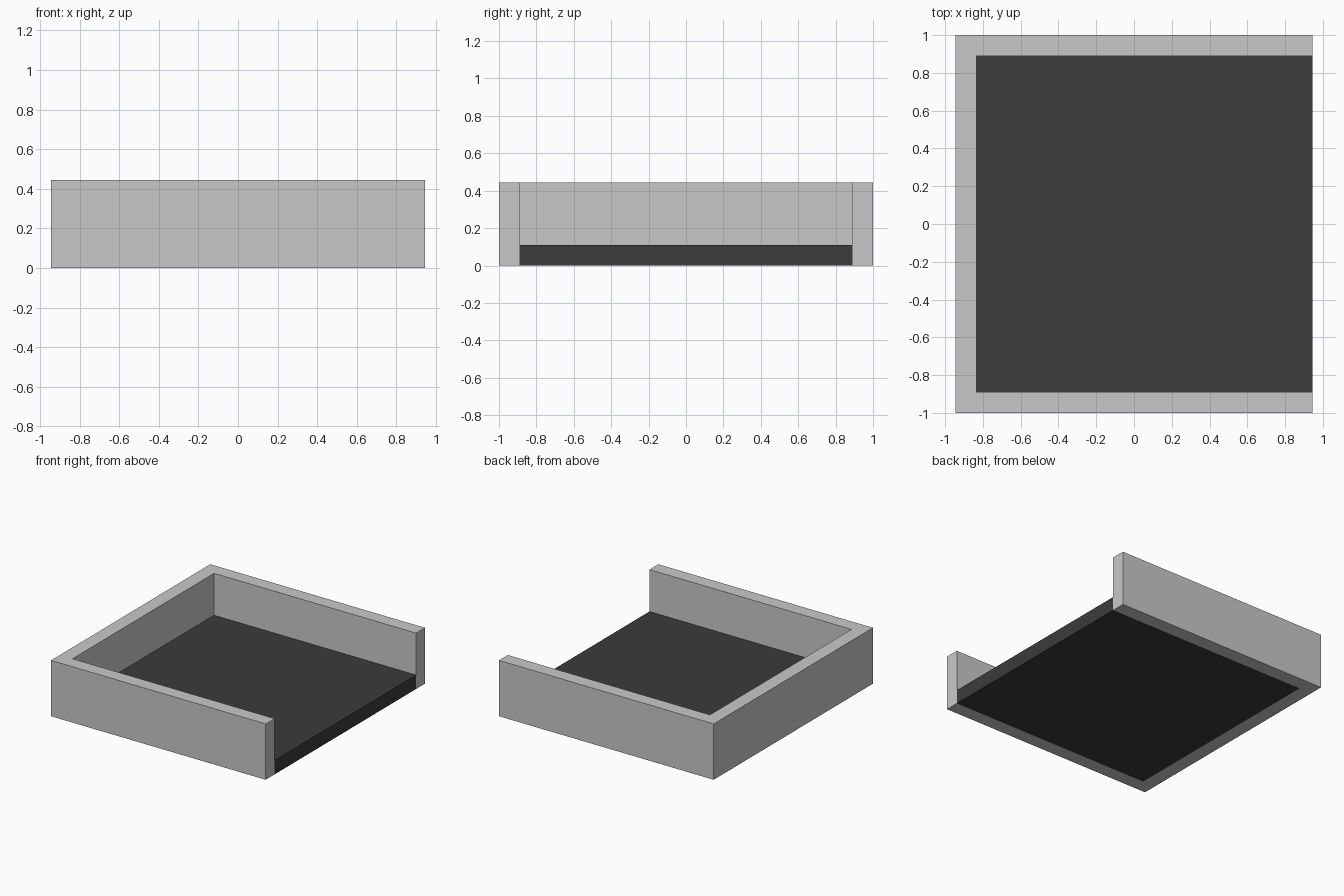
import bpy
import bmesh

if "Cube" in bpy.data.objects:
    bpy.data.objects.remove(bpy.data.objects["Cube"])

HX, HY, H = 0.944, 1.0, 0.444   # half width, half depth, wall height
T = 0.111                       # wall and floor thickness


def material(name, value):
    mat = bpy.data.materials.new(name)
    mat.diffuse_color = (value, value, value, 1.0)
    mat.use_nodes = True
    mat.node_tree.nodes["Principled BSDF"].inputs["Base Color"].default_value = mat.diffuse_color
    return mat


def extruded(name, outline, height, mat):
    """Solid made by raising a flat outline from z = 0."""
    bm = bmesh.new()
    face = bm.faces.new([bm.verts.new((x, y, 0)) for x, y in outline])
    result = bmesh.ops.extrude_face_region(bm, geom=[face], use_keep_orig=True)
    top = [v for v in result["geom"] if isinstance(v, bmesh.types.BMVert)]
    bmesh.ops.translate(bm, verts=top, vec=(0, 0, height))
    bmesh.ops.recalc_face_normals(bm, faces=bm.faces)
    mesh = bpy.data.meshes.new(name)
    bm.to_mesh(mesh)
    bm.free()
    mesh.materials.append(mat)
    obj = bpy.data.objects.new(name, mesh)
    bpy.context.collection.objects.link(obj)
    return obj


light_grey = material("light_grey", 0.584)
dark_grey = material("dark_grey", 0.044)

# U-shaped wall, open towards +x
inner = [(HX, HY - T), (-HX + T, HY - T), (-HX + T, -HY + T), (HX, -HY + T)]
outer = [(-HX, -HY), (HX, -HY)]
extruded("surround_wall",
         outer + inner[::-1] + [(HX, HY), (-HX, HY)], H, light_grey)

# Floor slab filling the space inside the wall
extruded("floor_slab", inner, T, dark_grey)
